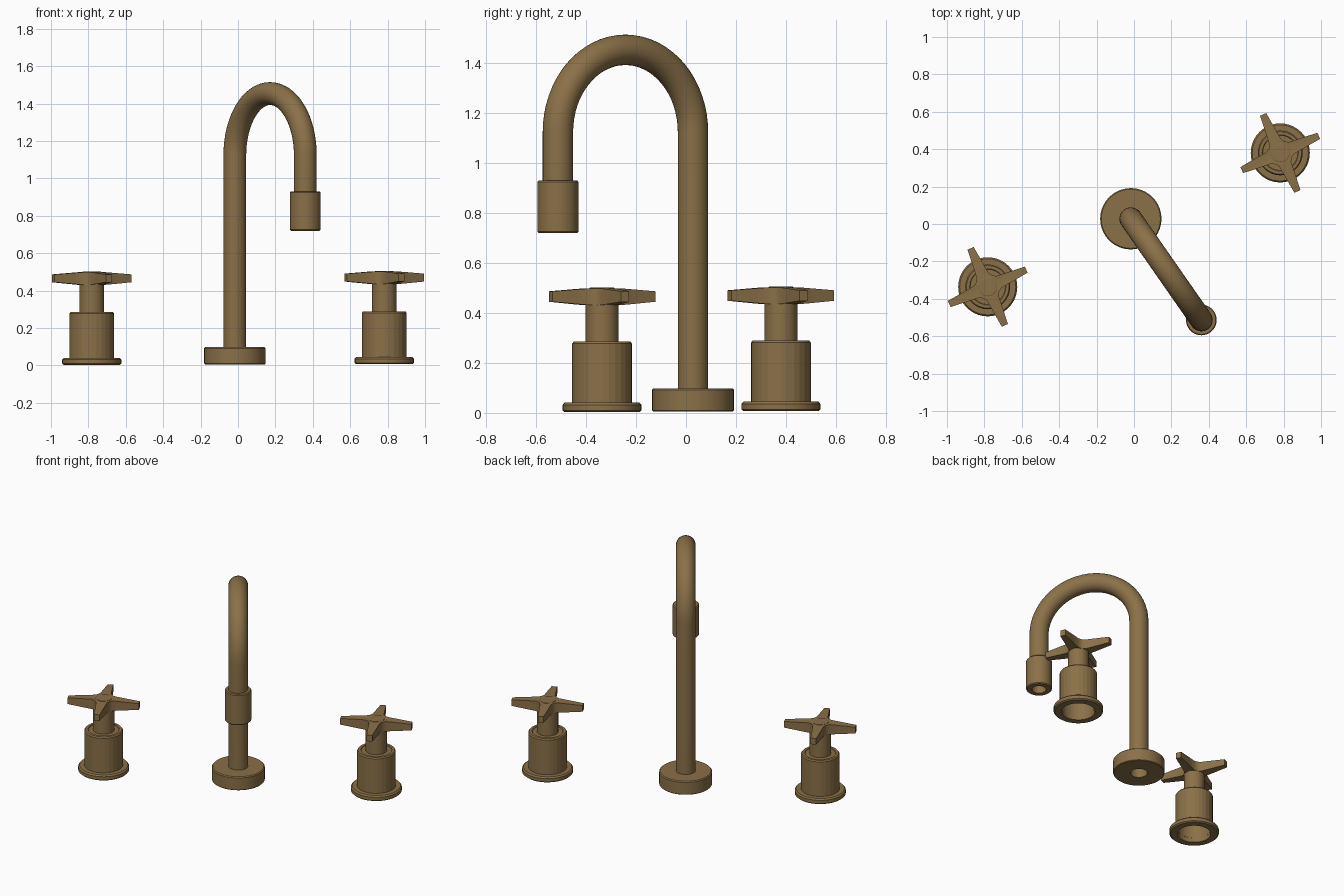
import bpy, bmesh
from math import sin, cos, pi, radians, atan2, hypot
from mathutils import Vector, Matrix

if "Cube" in bpy.data.objects:
    bpy.data.objects.remove(bpy.data.objects["Cube"], do_unlink=True)

COLOUR = (0.255, 0.163, 0.064, 1)
brass = bpy.data.materials.new("aged brass")
brass.use_nodes = True
brass.diffuse_color = COLOUR
brass.node_tree.nodes["Principled BSDF"].inputs["Base Color"].default_value = COLOUR


def finish(name, bm, location, turn=0, smooth=True):
    bmesh.ops.remove_doubles(bm, verts=bm.verts, dist=1e-5)
    bmesh.ops.recalc_face_normals(bm, faces=bm.faces)
    mesh = bpy.data.meshes.new(name)
    bm.to_mesh(mesh)
    bm.free()
    mesh.materials.append(brass)
    obj = bpy.data.objects.new(name, mesh)
    obj.location = location
    obj.rotation_euler.z = turn
    bpy.context.collection.objects.link(obj)
    if smooth:
        bpy.ops.object.select_all(action='DESELECT')
        obj.select_set(True)
        bpy.context.view_layer.objects.active = obj
        bpy.ops.object.shade_smooth_by_angle(angle=radians(30))
    return obj


def lathe(name, profile, location, steps=40, smooth=True):
    """Turn a (radius, height) profile around the vertical axis."""
    bm = bmesh.new()
    verts = [bm.verts.new((r, 0, z)) for r, z in profile]
    edges = [bm.edges.new(pair) for pair in zip(verts, verts[1:])]
    bmesh.ops.spin(bm, geom=verts + edges, cent=(0, 0, 0), axis=(0, 0, 1),
                   angle=2 * pi, steps=steps)
    return finish(name, bm, location, smooth=smooth)


def cross_grip(name, location, turn):
    """Four tapering arms, thick at the hub and thin at the tips."""
    bm = bmesh.new()
    quarter = [(0.066, -45), (0.075, -27), (0.13, -12.5), (0.226, -4.5),
               (0.226, 4.5), (0.13, 12.5), (0.075, 27)]
    outline = [(r, radians(a + 90 * k)) for k in range(4) for r, a in quarter]

    def ring(top):
        loop = []
        for r, a in outline:
            taper = max(0, (r - 0.07) / 0.156)
            z = 0.499 - 0.012 * taper if top else 0.431 + 0.014 * taper
            loop.append(bm.verts.new((r * cos(a), r * sin(a), z)))
        return loop

    upper, lower = ring(True), ring(False)
    hubs = bm.verts.new((0, 0, 0.499)), bm.verts.new((0, 0, 0.431))
    n = len(outline)
    for i in range(n):
        j = (i + 1) % n
        bm.faces.new((lower[i], lower[j], upper[j], upper[i]))
        bm.faces.new((hubs[0], upper[i], upper[j]))
        bm.faces.new((hubs[1], lower[j], lower[i]))
    return finish(name, bm, location, turn)


def handle(side, location):
    # Rounded foot ring, open underneath
    lathe(side + "_handle_foot", [(0.106, 0.04), (0.106, 0.003), (0.15, 0.003),
          (0.158, 0.01), (0.158, 0.032), (0.15, 0.041), (0.115, 0.041)], location)
    # Hollow body with a softened top edge
    lathe(side + "_handle_body", [(0, 0.26), (0.106, 0.26), (0.106, 0.035),
          (0.12, 0.035), (0.12, 0.277), (0.114, 0.285), (0.097, 0.285),
          (0.094, 0.281), (0, 0.281)], location, steps=28, smooth=False)
    lathe(side + "_handle_stem", [(0, 0.27), (0.066, 0.27), (0.066, 0.435),
          (0, 0.435)], location)
    cross_grip(side + "_handle_cross", location, radians(24))
    lathe(side + "_handle_button", [(0.05, 0.49), (0.05, 0.5), (0.047, 0.502),
          (0, 0.502)], location)


handle("right", (-0.782, -0.336, 0))
handle("left", (0.782, 0.38, 0.004))

# Spout base plate with a supply hole underneath
foot = Vector((-0.017, 0.028, 0))
tip = Vector((0.36, -0.513, 0))
lathe("spout_base", [(0, 0.09), (0.054, 0.09), (0.054, 0.006), (0.16, 0.006),
      (0.164, 0.01), (0.164, 0.092), (0.158, 0.098), (0, 0.098)], foot)

# Gooseneck pipe: straight riser, half circle, short drop
reach = tip - foot
bend = reach.length / 2
spring = 1.454 - bend
path = [(0, 0.09, 0)]
for i in range(33):
    a = pi * i / 32
    path.append((bend - bend * cos(a), spring + bend * sin(a), a))
path.append((2 * bend, 0.9, pi))

bm = bmesh.new()
rings, sides, radius = [], 28, 0.061
for x, z, a in path:
    ring = []
    for k in range(sides):
        t = 2 * pi * k / sides
        out = radius * cos(t)
        ring.append(bm.verts.new((x - out * cos(a), radius * sin(t), z + out * sin(a))))
    rings.append(ring)
for low, high in zip(rings, rings[1:]):
    for k in range(sides):
        m = (k + 1) % sides
        bm.faces.new((low[k], low[m], high[m], high[k]))
finish("spout_pipe", bm, foot, atan2(reach.y, reach.x))

# Outlet sleeve with a recessed opening
lathe("spout_nozzle", [(0, 0.8), (0.045, 0.8), (0.045, 0.72), (0.076, 0.72),
      (0.082, 0.726), (0.082, 0.925), (0.077, 0.931), (0, 0.931)], tip)
